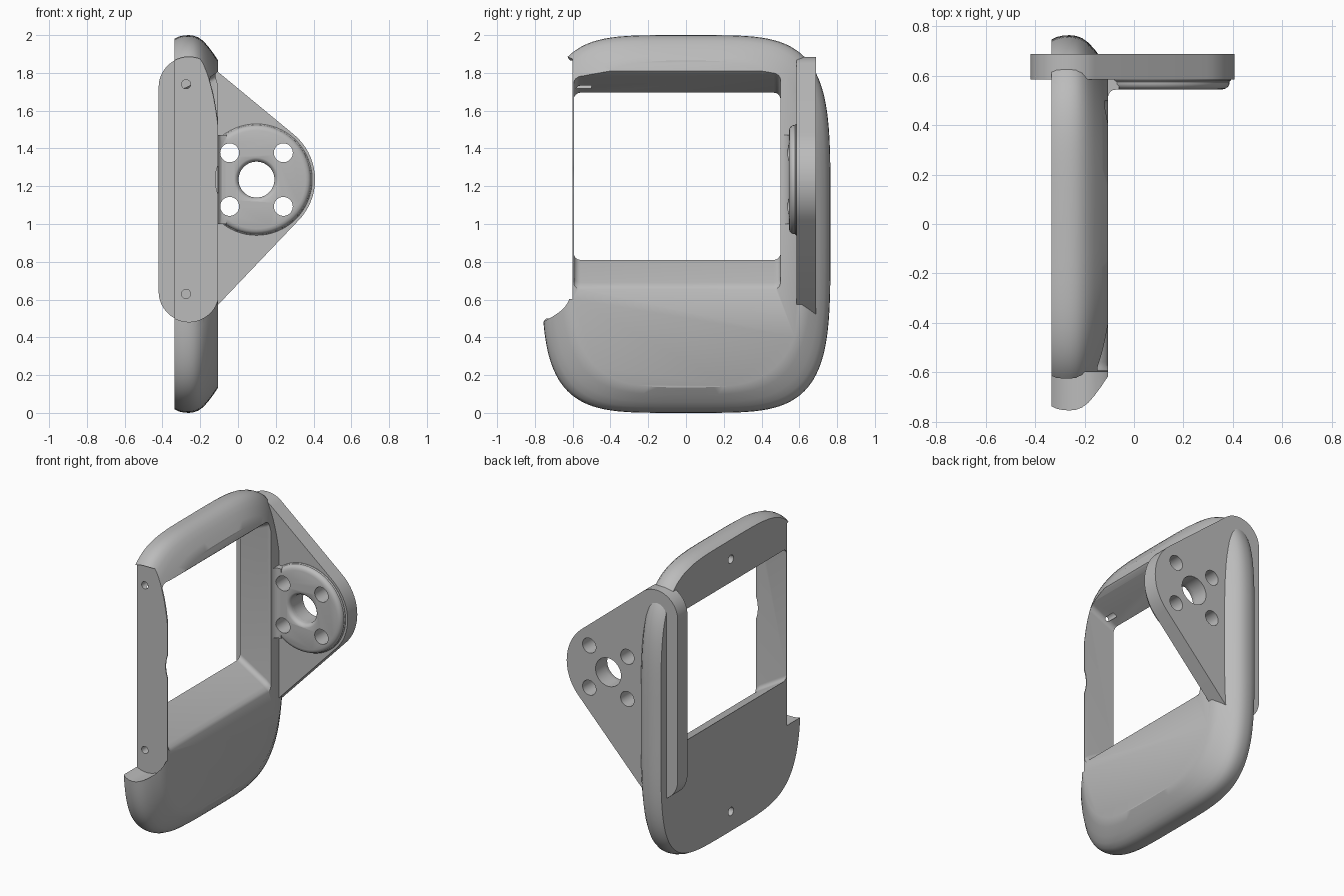
import bpy, bmesh, math
from mathutils import Vector
from mathutils.geometry import convex_hull_2d

cube = bpy.data.objects.get("Cube")
if cube:
    bpy.data.objects.remove(cube)

grey = bpy.data.materials.new("plain grey")
grey.use_nodes = True
grey.diffuse_color = (0.5, 0.5, 0.5, 1)
grey.node_tree.nodes["Principled BSDF"].inputs["Base Color"].default_value = (0.5, 0.5, 0.5, 1)


def loft(name, rings):
    """Skin equal-length rings of 3D points and cap both ends."""
    bm = bmesh.new()
    loops = [[bm.verts.new(p) for p in ring] for ring in rings]
    n = len(loops[0])
    for a, b in zip(loops, loops[1:]):
        for i in range(n):
            j = (i + 1) % n
            bm.faces.new((a[i], a[j], b[j], b[i]))
    bm.faces.new(loops[0])
    bm.faces.new(loops[-1])
    bmesh.ops.recalc_face_normals(bm, faces=bm.faces)
    mesh = bpy.data.meshes.new(name)
    bm.to_mesh(mesh)
    bm.free()
    mesh.materials.append(grey)
    obj = bpy.data.objects.new(name, mesh)
    bpy.context.collection.objects.link(obj)
    return obj


def circle(u, v, r, n=64):
    return [Vector((u + r * math.cos(t * math.tau / n), v + r * math.sin(t * math.tau / n)))
            for t in range(n)]


def hull(*circles):
    pts = [p for c in circles for p in circle(*c)]
    return [pts[i] for i in convex_hull_2d(pts)]


def along_y(name, outline, y0, y1):
    return loft(name, [[(p.x, y, p.y) for p in outline] for y in (y0, y1)])


def turned(name, u, v, profile):
    """Round part about a y axis; profile holds (y, radius) pairs."""
    return loft(name, [[(p.x, y, p.y) for p in circle(u, v, r)] for y, r in profile])


def combine(target, others, operation):
    bpy.context.view_layer.objects.active = target
    for other in others:
        mod = target.modifiers.new("combine", 'BOOLEAN')
        mod.object, mod.operation, mod.solver = other, operation, 'EXACT'
        bpy.ops.object.modifier_apply(modifier=mod.name)
    for other in others:
        bpy.data.objects.remove(other)


def superellipse(x, inset, power, n=120):
    ring = []
    for i in range(n):
        t = math.tau * (i + 0.5) / n
        c, s = math.cos(t), math.sin(t)
        ring.append((x, math.copysign(abs(c) ** (2 / power), c) * (0.765 - inset),
                     1 + math.copysign(abs(s) ** (2 / power), s) * (1 - inset)))
    return ring


def rounded_window(x, z0, z1, r=0.035, y0=-0.594, y1=0.5):
    ring = []
    corners = ((y1 - r, z1 - r), (y0 + r, z1 - r), (y0 + r, z0 + r), (y1 - r, z0 + r))
    for k, (cy, cz) in enumerate(corners):
        for i in range(7):
            t = math.pi / 2 * (k + i / 6)
            ring.append((x, cy + r * math.cos(t), cz + r * math.sin(t)))
    return ring


BACK, FACE = -0.335, -0.105
HUB = (0.098, 1.235)
LOW, HIGH = (-0.26, 0.642, 0.16), (-0.26, 1.725, 0.16)

# Rounded frame body
body = loft("frame_body", [superellipse(*s) for s in (
    (BACK, 0.018, 4.4), (-0.315, 0.008, 4.4), (-0.29, 0.002, 4.4), (-0.26, 0, 4.4),
    (-0.235, 0.003, 4.4), (-0.21, 0.012, 4.35), (-0.185, 0.03, 4.2),
    (-0.16, 0.057, 4.0), (-0.13, 0.097, 3.75), (FACE, 0.135, 3.5))])

# Flared window, front recess and clearance groove
cutters = [
    loft("window_cut", [rounded_window(*s) for s in (
        (-0.4, 0.81, 1.695), (BACK, 0.81, 1.695), (-0.135, 0.69, 1.785),
        (-0.115, 0.672, 1.80), (FACE, 0.655, 1.81), (-0.05, 0.6, 1.84))]),
    along_y("recess_cut", hull(LOW, HIGH), -0.9, -0.6),
    turned("groove_cut", *HUB, ((-0.7, 0.218), (0.4, 0.218))),
]
# Screw holes in the front edge and the back face
for z in (0.63, 1.74):
    cutters.append(turned("edge_hole", -0.275, z, ((-0.7, 0.024), (-0.5, 0.024))))
for z in (0.15, 1.85):
    cutters.append(loft("face_hole", [[(x, p.x, p.y) for p in circle(0, z, 0.028)]
                                      for x in (-0.4, -0.25)]))
combine(body, cutters, 'DIFFERENCE')

# Side mounting plate
plate = along_y("mounting_plate", hull(LOW, HIGH, (*HUB, 0.31)), 0.585, 0.688)

# Raised hub pad with a filleted neck to the frame
pad = turned("hub_pad", *HUB, ((0.6, 0.295), (0.582, 0.295), (0.576, 0.289),
             (0.566, 0.288), (0.556, 0.283), (0.549, 0.274), (0.545, 0.26)))
neck_profile = ((-0.15, 0.515), (-0.106, 0.515), (-0.099, 0.532), (-0.087, 0.542),
                (-0.06, 0.546), (-0.06, 0.6), (-0.15, 0.6))
neck = loft("neck", [[(x, y, HUB[1] + s * 0.235) for x, y in neck_profile] for s in (-1, 1)])
combine(pad, [neck], 'UNION')


# Centre bore and four bolt holes
def hub_cutters():
    cuts = [turned("bore", *HUB, ((0.5, 0.125), (0.543, 0.12), (0.549, 0.108),
                                  (0.558, 0.099), (0.572, 0.095), (0.8, 0.095)))]
    for sx in (-1, 1):
        for sz in (-1, 1):
            cuts.append(turned("bolt_hole", HUB[0] + sx * 0.142, HUB[1] + sz * 0.142,
                               ((0.4, 0.05), (0.8, 0.05))))
    return cuts


for part in (plate, pad):
    combine(part, hub_cutters(), 'DIFFERENCE')

for part in (body, plate, pad):
    bpy.ops.object.select_all(action='DESELECT')
    part.select_set(True)
    bpy.context.view_layer.objects.active = part
    bpy.ops.object.shade_smooth_by_angle(angle=math.radians(32))
